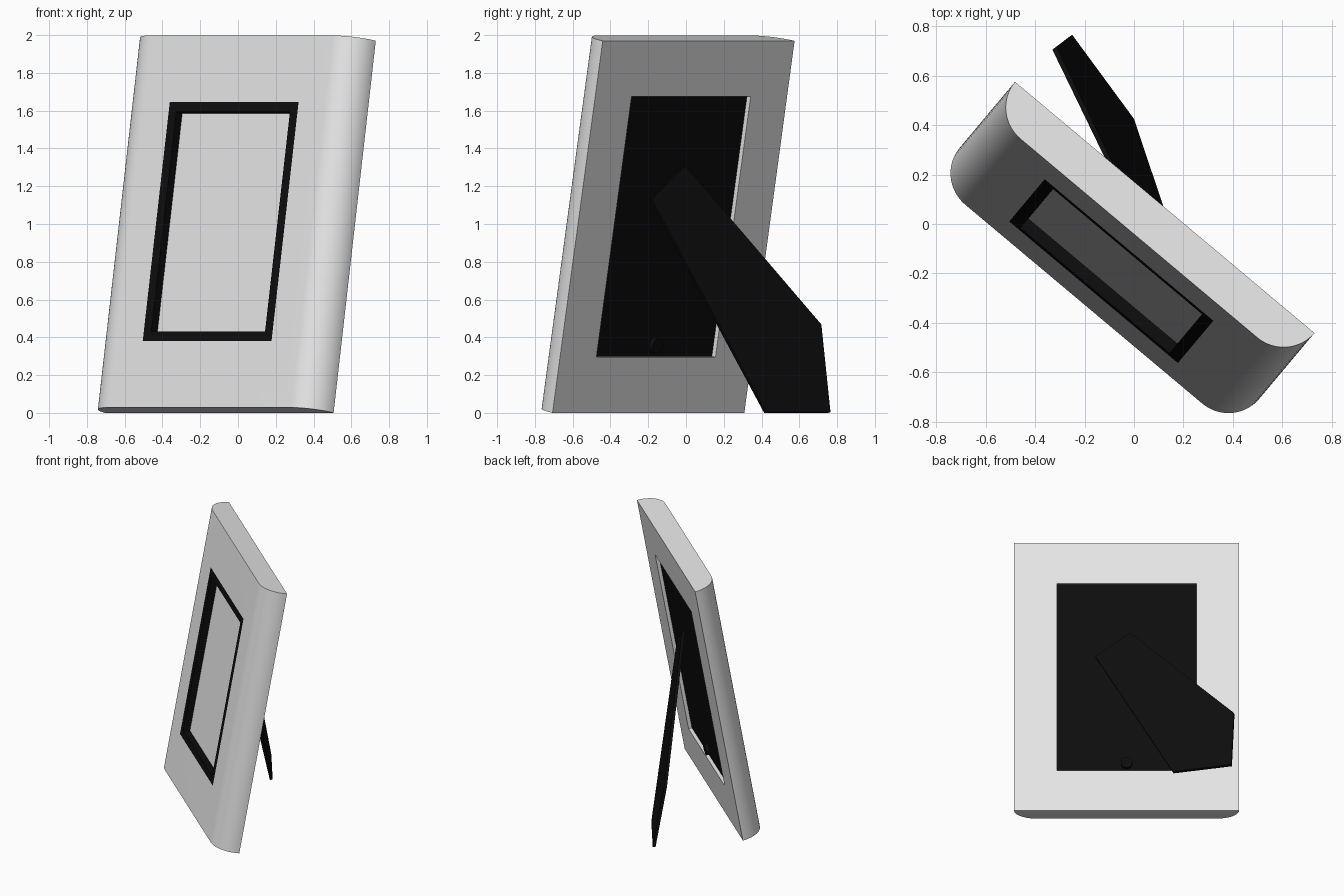
import bpy, bmesh, math
from mathutils import Matrix, Vector

if "Cube" in bpy.data.objects:
    bpy.data.objects.remove(bpy.data.objects["Cube"], do_unlink=True)

WIDTH, HEIGHT, DEPTH = 1.58, 2.0, 0.165
MID = HEIGHT / 2

# Placement of the tilted, turned frame: local y = 0 is its back, z = 0 its foot
POSE = (Matrix.Translation((-0.099, -0.199, 0))
        @ Matrix.Rotation(math.radians(-40), 4, "Z")
        @ Matrix.Rotation(math.radians(-10), 4, "X"))


def material(name, value):
    m = bpy.data.materials.new(name)
    m.use_nodes = True
    color = (value, value, value, 1)
    m.diffuse_color = color
    m.node_tree.nodes["Principled BSDF"].inputs["Base Color"].default_value = color
    return m


WHITE = material("pale_grey", 0.8)
BLACK = material("black", 0.004)


def add(name, bm, mat, pose=POSE):
    bmesh.ops.recalc_face_normals(bm, faces=bm.faces)
    mesh = bpy.data.meshes.new(name)
    bm.to_mesh(mesh)
    bm.free()
    mesh.materials.append(mat)
    ob = bpy.data.objects.new(name, mesh)
    bpy.context.collection.objects.link(ob)
    ob.matrix_world = pose
    return ob


def prism(points, offset):
    """Polygon extruded along an offset vector."""
    bm = bmesh.new()
    face = bm.faces.new([bm.verts.new(p) for p in points])
    ext = bmesh.ops.extrude_face_region(bm, geom=[face])
    bmesh.ops.translate(bm, vec=offset,
                        verts=[v for v in ext["geom"] if isinstance(v, bmesh.types.BMVert)])
    return bm


def slab(w, h, y0, y1):
    """Box centred on the frame, between two depths."""
    pts = [(sx * w / 2, y0, MID + sz * h / 2)
           for sx, sz in ((-1, -1), (1, -1), (1, 1), (-1, 1))]
    return prism(pts, Vector((0, y1 - y0, 0)))


def cut(target, bm):
    cutter = add("cutter", bm, WHITE)
    cutter.hide_render = True
    mod = target.modifiers.new("cut", "BOOLEAN")
    mod.operation, mod.solver, mod.object = "DIFFERENCE", "EXACT", cutter
    bpy.context.view_layer.objects.active = target
    bpy.ops.object.modifier_apply(modifier=mod.name)
    bpy.data.objects.remove(cutter, do_unlink=True)


# Frame body: flat back, front edges rounded by quarter circles
arc = [math.radians(90 * i / 16) for i in range(17)]
half = [(WIDTH / 2 - DEPTH * (1 - math.cos(a)), -DEPTH * math.sin(a)) for a in arc]
outline = half + [(-x, y) for x, y in reversed(half)]
frame = add("frame_body", prism([(x, y, 0) for x, y in outline], Vector((0, 0, HEIGHT))), WHITE)
OPEN_W, OPEN_H, LIP = 0.89, 1.285, 0.052
cut(frame, slab(OPEN_W, OPEN_H, -0.3, 0.1))
cut(frame, slab(0.98, 1.4, -0.09, 0.1))
bpy.ops.object.select_all(action="DESELECT")
frame.select_set(True)
bpy.context.view_layer.objects.active = frame
bpy.ops.object.shade_smooth_by_angle(angle=math.radians(30))

# Black inner border, flush with the front
border = add("inner_border", slab(OPEN_W, OPEN_H, -DEPTH, -0.1), BLACK)
cut(border, slab(OPEN_W - 2 * LIP, OPEN_H - 2 * LIP, -0.3, 0))

# Picture sheet and back panel
add("picture_sheet", slab(OPEN_W, OPEN_H, -DEPTH + 0.05, -0.09), WHITE)
add("back_panel", slab(0.98, 1.4, -0.09, -0.025), BLACK)

# Small round catch at the foot of the back panel
bm = bmesh.new()
bmesh.ops.create_cone(bm, cap_ends=True, segments=20, radius1=0.04, radius2=0.04, depth=0.035,
                      matrix=Matrix.Translation((0, -0.015, 0.36)) @ Matrix.Rotation(math.pi / 2, 4, "X"))
add("panel_catch", bm, BLACK)

# Support leg: flat plate from a slanted hinge down to the ground
foot_in, foot_out = Vector((0, 0.425, 0.004)), Vector((-0.25, 0.765, 0.004))
hinge_low = Vector((0.203, -0.18, 1.13))
normal = (foot_out - foot_in).cross(hinge_low - foot_in).normalized()


def on_plate(p):
    p = Vector(p)
    return p - normal * (p - foot_in).dot(normal)


knee = on_plate((-0.33, 0.705, 0.465))
hinge_high = on_plate((0.023, -0.01, 1.305))
add("support_leg", prism([foot_in, foot_out, knee, hinge_high, hinge_low], -0.02 * normal),
    BLACK, Matrix.Identity(4))
